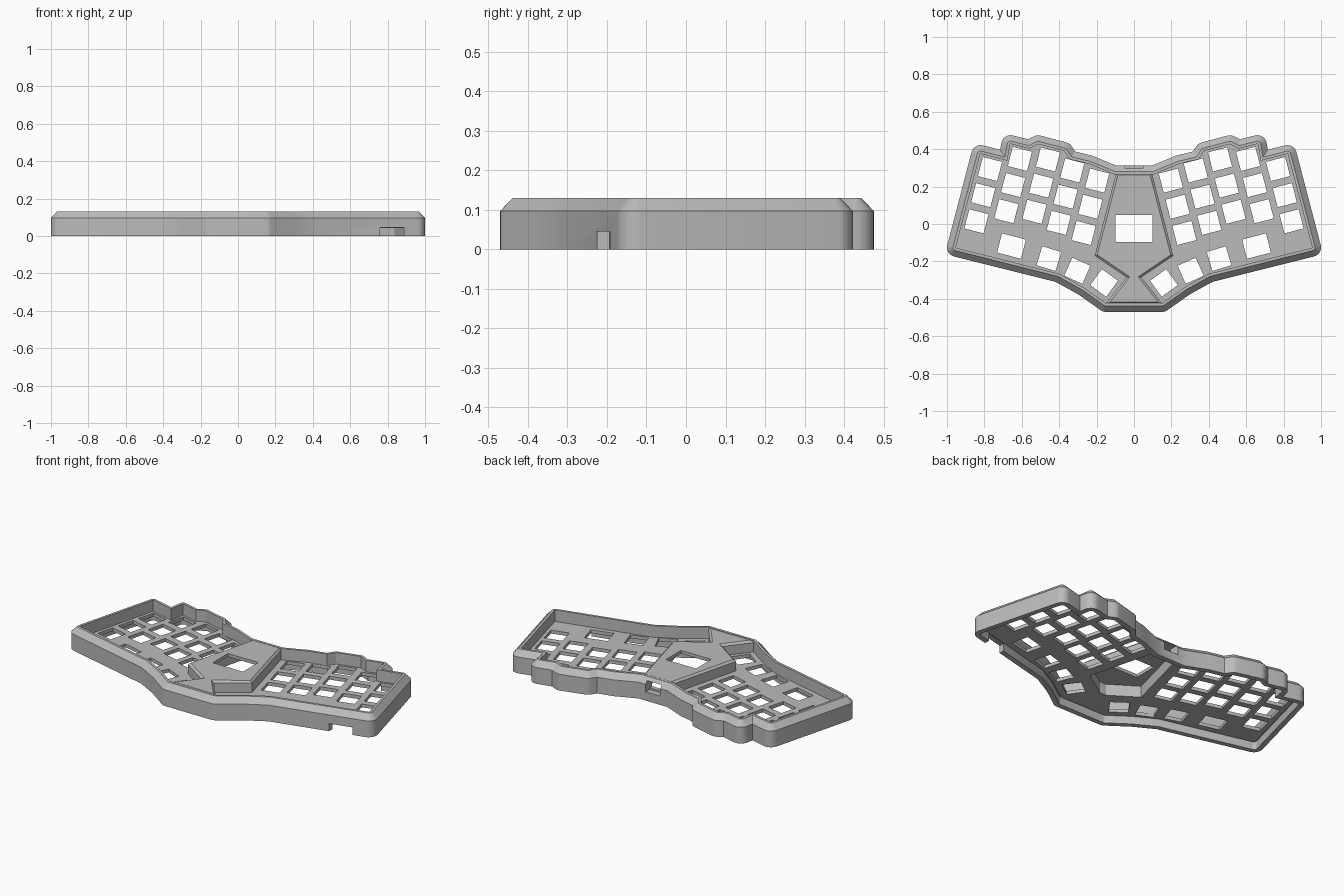
import bpy, bmesh, math
from mathutils import Vector, Matrix

cube = bpy.data.objects.get("Cube")
if cube:
    bpy.data.objects.remove(cube, do_unlink=True)

grey = bpy.data.materials.new("plain_grey")
grey.use_nodes = True
grey.diffuse_color = (0.5, 0.5, 0.5, 1)
for node in grey.node_tree.nodes:
    if node.type == "BSDF_PRINCIPLED":
        node.inputs["Base Color"].default_value = grey.diffuse_color

TOP = 0.13
WALL = 0.05


def mirrored(half):
    """Close a right-hand half outline with its mirror image."""
    return half + [(-x, y) for x, y in reversed(half)]


def offset(points, d, rounded=True):
    """Move an outline outward by d, with arcs round its convex corners."""
    pts = [Vector(p) for p in points]
    out = []
    for i, p in enumerate(pts):
        a = (p - pts[i - 1]).normalized()
        b = (pts[(i + 1) % len(pts)] - p).normalized()
        n0, n1 = Vector((a.y, -a.x)), Vector((b.y, -b.x))
        turn = math.atan2(a.x * b.y - a.y * b.x, a.dot(b))
        if rounded and turn > 0.3:
            steps = max(2, math.ceil(turn / 0.22))
            for k in range(steps + 1):
                out.append(p + Matrix.Rotation(turn * k / steps, 2) @ n0 * d)
        else:
            out.append(p + (n0 + n1) * d / (1 + n0.dot(n1)))
    return out


def loft(bm, rings, closed=False):
    """Join (outline, height) rings with quads, capped or closed on itself."""
    loops = [[bm.verts.new((p[0], p[1], z)) for p in pts] for pts, z in rings]
    pairs = list(zip(loops, loops[1:]))
    if closed:
        pairs.append((loops[-1], loops[0]))
    else:
        bm.faces.new(loops[0])
        bm.faces.new(loops[-1])
    for lo, hi in pairs:
        for i in range(len(lo)):
            j = (i + 1) % len(lo)
            bm.faces.new((lo[i], lo[j], hi[j], hi[i]))


def make(name, solids, closed=False):
    bm = bmesh.new()
    for rings in solids:
        loft(bm, rings, closed)
    bmesh.ops.recalc_face_normals(bm, faces=bm.faces)
    mesh = bpy.data.meshes.new(name)
    bm.to_mesh(mesh)
    bm.free()
    mesh.materials.append(grey)
    ob = bpy.data.objects.new(name, mesh)
    bpy.context.collection.objects.link(ob)
    return ob


def rect(cx, cy, w, h, degrees=0):
    turn = Matrix.Rotation(math.radians(degrees), 2)
    corners = [(-w, -h), (w, -h), (w, h), (-w, h)]
    return [Vector((cx, cy)) + turn @ Vector(c) / 2 for c in corners]


def prism(points, z0, z1):
    return [(points, z0), (points, z1)]


def select(ob):
    bpy.ops.object.select_all(action="DESELECT")
    ob.select_set(True)
    bpy.context.view_layer.objects.active = ob


def cut(ob, cutters):
    select(ob)
    for cutter in cutters:
        mod = ob.modifiers.new("cut", "BOOLEAN")
        mod.operation = "DIFFERENCE"
        mod.solver = "EXACT"
        mod.object = cutter
        bpy.ops.object.modifier_apply(modifier=mod.name)


# Pocket outline, stepped along the back to follow the key columns
pocket = mirrored([
    (0.15, -0.42), (0.27, -0.335), (0.40, -0.263), (0.95, -0.125),
    (0.82, 0.372), (0.675, 0.335), (0.66, 0.425), (0.56, 0.40),
    (0.512, 0.424), (0.375, 0.388), (0.345, 0.343), (0.24, 0.318),
    (0.105, 0.262)])

# Outer frame with a chamfered top edge
frame = make("outer_frame", [[
    (offset(pocket, WALL), 0), (offset(pocket, WALL), 0.097),
    (offset(pocket, 0.018), TOP), (offset(pocket, 0.003), TOP),
    (offset(pocket, 0.003), 0.05), (offset(pocket, 0.02), 0.05),
    (offset(pocket, 0.02), 0)]], closed=True)

# Recessed key plate
plate = make("key_plate", [prism(offset(pocket, 0.012), 0.042, 0.062)])

# Raised centre island
island_outline = mirrored([
    (0.155, -0.43), (0.04, -0.285), (0.21, -0.17), (0.095, 0.275)])
island = make("centre_island", [[
    (island_outline, 0.045), (island_outline, TOP - 0.012),
    (offset(island_outline, -0.012, False), TOP - 0.0005)]])

# Key openings: five staggered columns of three, and four thumb keys
TILT, PITCH, KEY = 14.5, 0.1445, 0.106
down = Matrix.Rotation(math.radians(TILT), 2) @ Vector((0, -PITCH))
keys = []
for col in [(0.77, 0.294), (0.61, 0.348), (0.46, 0.345), (0.33, 0.286), (0.197, 0.232)]:
    for row in range(3):
        c = Vector(col) + down * row
        keys.append(rect(c.x, c.y, KEY, KEY, TILT))
for x, y, w, tilt in [(0.655, -0.118, 0.132, TILT), (0.455, -0.185, KEY, 17),
                      (0.303, -0.25, KEY, 24), (0.16, -0.315, KEY, 36)]:
    keys.append(rect(x, y, w, KEY, tilt))
keys += [[(-p[0], p[1]) for p in reversed(k)] for k in keys]
key_cutter = make("key_cutter", [prism(k, 0, 0.1) for k in keys])

# Hollow under the island, screen window and cable openings
hollow = mirrored([(0.02, -0.26), (0.18, -0.155), (0.075, 0.25)])
hollow_cutter = make("hollow_cutter", [prism(hollow, -0.02, 0.11)])
window_cutter = make("window_cutter", [prism(rect(0, -0.024, 0.2, 0.144), -0.03, 0.2)])
back_cutter = make("back_port_cutter", [prism(rect(0, 0.29, 0.096, 0.13), 0.052, 0.113)])
front_cutter = make("front_port_cutter", [prism(rect(0.823, -0.18, 0.13, 0.15), -0.02, 0.045)])

cut(frame, [back_cutter, front_cutter])
cut(plate, [key_cutter, hollow_cutter])
cut(island, [hollow_cutter, window_cutter, back_cutter])

for ob in (key_cutter, hollow_cutter, window_cutter, back_cutter, front_cutter):
    bpy.data.objects.remove(ob, do_unlink=True)

for ob in (frame, plate, island):
    select(ob)
    bpy.ops.object.shade_smooth_by_angle(angle=math.radians(25))
